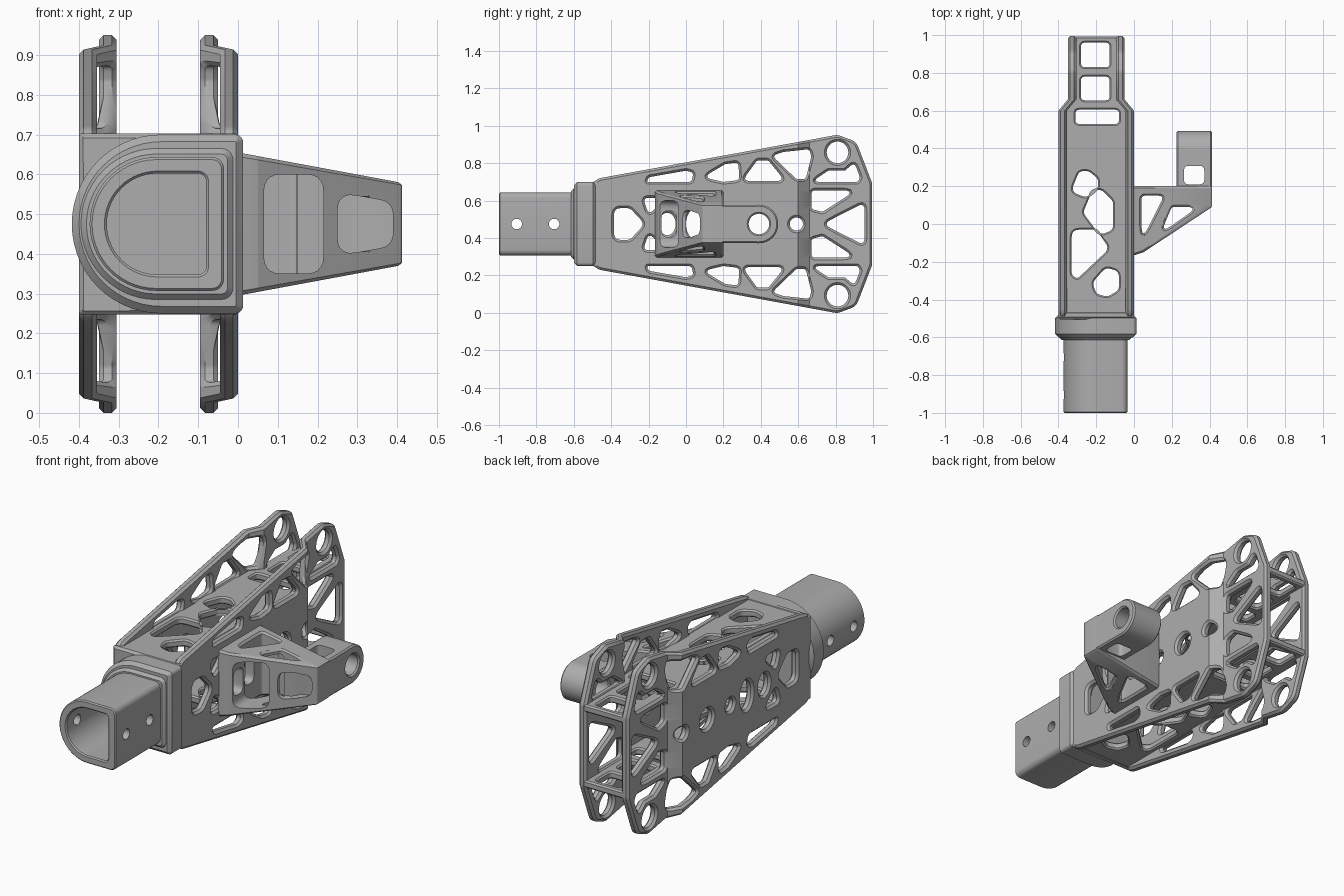
import bpy, bmesh, math
from mathutils import Vector
from mathutils.geometry import tessellate_polygon

if "Cube" in bpy.data.objects:
    bpy.data.objects.remove(bpy.data.objects["Cube"], do_unlink=True)

ZC = 0.475  # height of the horizontal symmetry plane

grey = bpy.data.materials.new("plain grey")
grey.use_nodes = True
grey.diffuse_color = (0.42, 0.42, 0.42, 1)
grey.node_tree.nodes["Principled BSDF"].inputs["Base Color"].default_value = (0.42, 0.42, 0.42, 1)


# Profile planes: two profile axes plus the extrusion axis
def side_plane(a, b, c):
    return Vector((c, a, b + ZC))


def front_plane(a, b, c):
    return Vector((a, c, b + ZC))


def top_plane(a, b, c):
    return Vector((a, b, c + ZC))


# Outline helpers
def arc(cx, cy, r, start=0, end=360, n=28, ry=None):
    steps = n if end - start == 360 else n + 1
    angles = [math.radians(start + (end - start) * i / n) for i in range(steps)]
    return [(cx + r * math.cos(t), cy + (ry or r) * math.sin(t)) for t in angles]


def rounded(points, r=0.03, n=5):
    pts = [Vector(p) for p in points]
    out = []
    for i, p in enumerate(pts):
        u, v = pts[i - 1] - p, pts[(i + 1) % len(pts)] - p
        half = u.angle(v) / 2
        t = min(r / math.tan(half), 0.45 * u.length, 0.45 * v.length)
        a, b = p + u.normalized() * t, p + v.normalized() * t
        for k in range(n + 1):
            s = k / n
            out.append(tuple(a * (1 - s) ** 2 + p * 2 * s * (1 - s) + b * s * s))
    return out


def rect(x0, x1, y0, y1, r=0.02):
    return rounded([(x0, y0), (x1, y0), (x1, y1), (x0, y1)], r)


def d_shape(x0, x1, h, c):
    return (arc(x0 + h, 0, h, 90, 270) + arc(x1 - c, c - h, c, 270, 359, 5)
            + arc(x1 - c, h - c, c, 0, 90, 5))


def flipped(loop):
    return [(a, -b) for a, b in loop]


def oriented(loop, ccw):
    area = sum(loop[i - 1][0] * p[1] - p[0] * loop[i - 1][1] for i, p in enumerate(loop))
    return loop if (area > 0) == ccw else loop[::-1]


def inset(loop, d):
    # Move each point into the material, which lies on the left of the loop
    out = []
    for i, p in enumerate(loop):
        p = Vector(p)
        u = (p - Vector(loop[i - 1])).normalized()
        v = (Vector(loop[(i + 1) % len(loop)]) - p).normalized()
        n = Vector((-u.y - v.y, u.x + v.x)).normalized()
        out.append(tuple(p + n * d / max(0.5, n.dot(Vector((-u.y, u.x))))))
    return out


def prism(name, loops, lo, hi, plane, chamfer=0.012):
    """Extrude an outline with holes; all rims get a chamfer."""
    loops = [oriented(l, i == 0) for i, l in enumerate(loops)]
    small = [inset(l, chamfer) for l in loops]
    layers = [(small, lo), (loops, lo + chamfer), (loops, hi - chamfer), (small, hi)]
    if not chamfer:
        layers = [(loops, lo), (loops, hi)]
    bm = bmesh.new()
    rings = [[[bm.verts.new(plane(a, b, c)) for a, b in l] for l in ls] for ls, c in layers]
    for low, high in zip(rings, rings[1:]):
        for r, s in zip(low, high):
            for i in range(len(r)):
                bm.faces.new((r[i - 1], r[i], s[i], s[i - 1]))
    tris = tessellate_polygon([[Vector((a, b, 0)) for a, b in l] for l in layers[0][0]])
    for ring in (rings[0], rings[-1]):
        flat = [v for l in ring for v in l]
        for t in tris:
            if len(set(t)) == 3:
                bm.faces.new([flat[i] for i in t])
    bmesh.ops.recalc_face_normals(bm, faces=bm.faces)
    mesh = bpy.data.meshes.new(name)
    bm.to_mesh(mesh)
    bm.free()
    mesh.materials.append(grey)
    obj = bpy.data.objects.new(name, mesh)
    bpy.context.collection.objects.link(obj)
    return obj


def cut(obj, loop, lo, hi, plane):
    cutter = prism("cutter", [loop], lo, hi, plane, 0)
    cutter.hide_render = True
    mod = obj.modifiers.new("cut", 'BOOLEAN')
    mod.operation, mod.solver, mod.object = 'DIFFERENCE', 'EXACT', cutter
    bpy.context.view_layer.update()
    mesh = bpy.data.meshes.new_from_object(obj.evaluated_get(bpy.context.evaluated_depsgraph_get()))
    obj.modifiers.clear()
    obj.data = mesh
    bpy.data.objects.remove(cutter, do_unlink=True)


# Side plates: tapered lattice, stepped inwards near the back
upper = [(-0.5, 0.238), (0.81, 0.477), (0.91, 0.44), (0.995, 0.22)]
outline = rounded(upper + flipped(upper)[::-1], 0.06)
upper_holes = [rounded(p, 0.022) for p in (
    [(-.21, .225), (.03, .225), (.04, .275), (0, .285), (-.2, .25)],
    [(.09, .25), (.2, .225), (.285, .235), (.28, .33), (.21, .32)],
    [(.3, .23), (.53, .23), (.44, .34), (.38, .34)],
    [(.46, .365), (.52, .385), (.66, .4), (.67, .36), (.64, .24), (.59, .24)],
    [(.67, .225), (.92, .225), (.93, .25), (.9, .33), (.85, .285), (.76, .285)],
    [(.67, .18), (.91, .18), (.73, .065), (.67, .08)],
    [(-.23, .14), (-.1, .14), (-.2, .05)])]
upper_holes.append(arc(0.81, 0.383, 0.058))
middle_holes = [
    rounded([(-.385, .085), (-.3, .085), (-.22, 0), (-.3, -.085), (-.385, -.085)], 0.04),
    rounded([(.73, 0), (.955, .115), (.955, -.115)], 0.025),
    arc(-0.1, 0, 0.045, ry=0.06), arc(0.05, 0, 0.05, ry=0.08),
    arc(0.19, 0, 0.035), arc(0.39, 0, 0.055), arc(0.59, 0, 0.035)]
plate_loops = [outline] + upper_holes + [flipped(h) for h in upper_holes] + middle_holes
for name, x0, inward in (("right_plate", -0.4, 1), ("left_plate", -0.045, -1)):
    plate = prism(name, plate_loops, x0, x0 + 0.045, side_plane)
    bm = bmesh.new()
    bm.from_mesh(plate.data)
    for y in (0.6, 0.66):
        bmesh.ops.bisect_plane(bm, geom=bm.verts[:] + bm.edges[:] + bm.faces[:],
                               plane_co=(0, y, 0), plane_no=(0, 1, 0))
    for v in bm.verts:
        v.co.x += inward * 0.05 * min(1, max(0, (v.co.y - 0.6) / 0.06))
    bm.to_mesh(plate.data)
    bm.free()

# Upper and lower decks joining the side plates
deck = [(-.37, -.5), (-.03, -.5), (-.03, .6), (-.085, .66), (-.085, .993),
        (-.325, .993), (-.325, .66), (-.37, .6)]
deck_holes = [
    rect(-.31, -.08, .53, .605), rect(-.28, -.13, .655, .78), rect(-.28, -.13, .83, .96),
    rounded([(-.335, .17), (-.29, .28), (-.24, .28), (-.19, .24), (-.19, .19), (-.25, .14)], .04),
    rounded([(-.27, .06), (-.22, .18), (-.17, .18), (-.11, .12), (-.11, -.03), (-.18, -.06)], .04),
    rounded([(-.33, -.03), (-.2, -.03), (-.13, -.13), (-.3, -.29), (-.33, -.27)], .04),
    rounded([(-.22, -.31), (-.15, -.23), (-.08, -.25), (-.08, -.35), (-.14, -.385), (-.2, -.37)], .04)]
for name, z in (("upper_deck", 0.185), ("lower_deck", -0.225)):
    prism(name, [deck] + deck_holes, z, z + 0.04, top_plane, 0.008)

# Front end of the body and the socket tube
prism("front_wall", [rect(-.4, 0, -.228, .228, .01)], -0.505, -0.46, front_plane)
prism("collar", [d_shape(-.418, .013, .225, .02)], -0.6, -0.48, front_plane, 0.018)
prism("tube_root", [d_shape(-.395, -.012, .19, .03)], -0.615, -0.58, front_plane, 0.014)
tube = prism("socket_tube", [d_shape(-.373, -.035, .168, .03), d_shape(-.33, -.08, .127, .02)],
             -1.0, -0.6, front_plane, 0.006)
for y in (-0.905, -0.705):
    cut(tube, arc(y, 0, 0.028), -0.5, 0.1, side_plane)

# Side arm: tapered lattice bracket
arm_outline = rounded([(-.01, -.17), (.05, -.15), (.413, .09), (.413, .2), (-.01, .2)], 0.015)
arm = prism("side_arm", [arm_outline, rounded([(.04, .15), (.16, .15), (.04, -.09)], .02),
                         rounded([(.2, .09), (.34, .09), (.14, -.05)], .02)],
            -0.18, 0.18, top_plane, 0.01)
for v in arm.data.vertices:
    v.co.z = ZC + (v.co.z - ZC) * (1 - 1.03 * v.co.x)
cut(arm, rect(.065, .215, -.125, .125, .045), -0.3, 0.13, front_plane)
cut(arm, rounded([(.25, -.08), (.39, -.055), (.39, .055), (.25, .08)], .04), -0.3, 0.085, front_plane)
for y0, y1 in ((-0.13, -0.05), (0.0, 0.08)):
    cut(arm, rect(y0, y1, -.07, .07, .035), -0.1, 0.33, side_plane)

# Pivot boss at the end of the arm
boss_outline = [(0.12, 0.1), (0.12, -0.1)] + arc(0.39, 0, 0.103, -90, 90)
boss = prism("pivot_boss", [boss_outline, arc(0.39, 0, 0.055)], 0.225, 0.413, side_plane, 0.008)
cut(boss, rect(.265, .372, .21, .308, .025), -0.3, 0.3, top_plane)

# Smooth the rounded parts, keep the rims crisp
for obj in bpy.context.collection.objects:
    if obj.type == 'MESH' and grey.name in obj.data.materials:
        bpy.ops.object.select_all(action='DESELECT')
        obj.select_set(True)
        bpy.context.view_layer.objects.active = obj
        bpy.ops.object.shade_smooth_by_angle(angle=math.radians(30))
